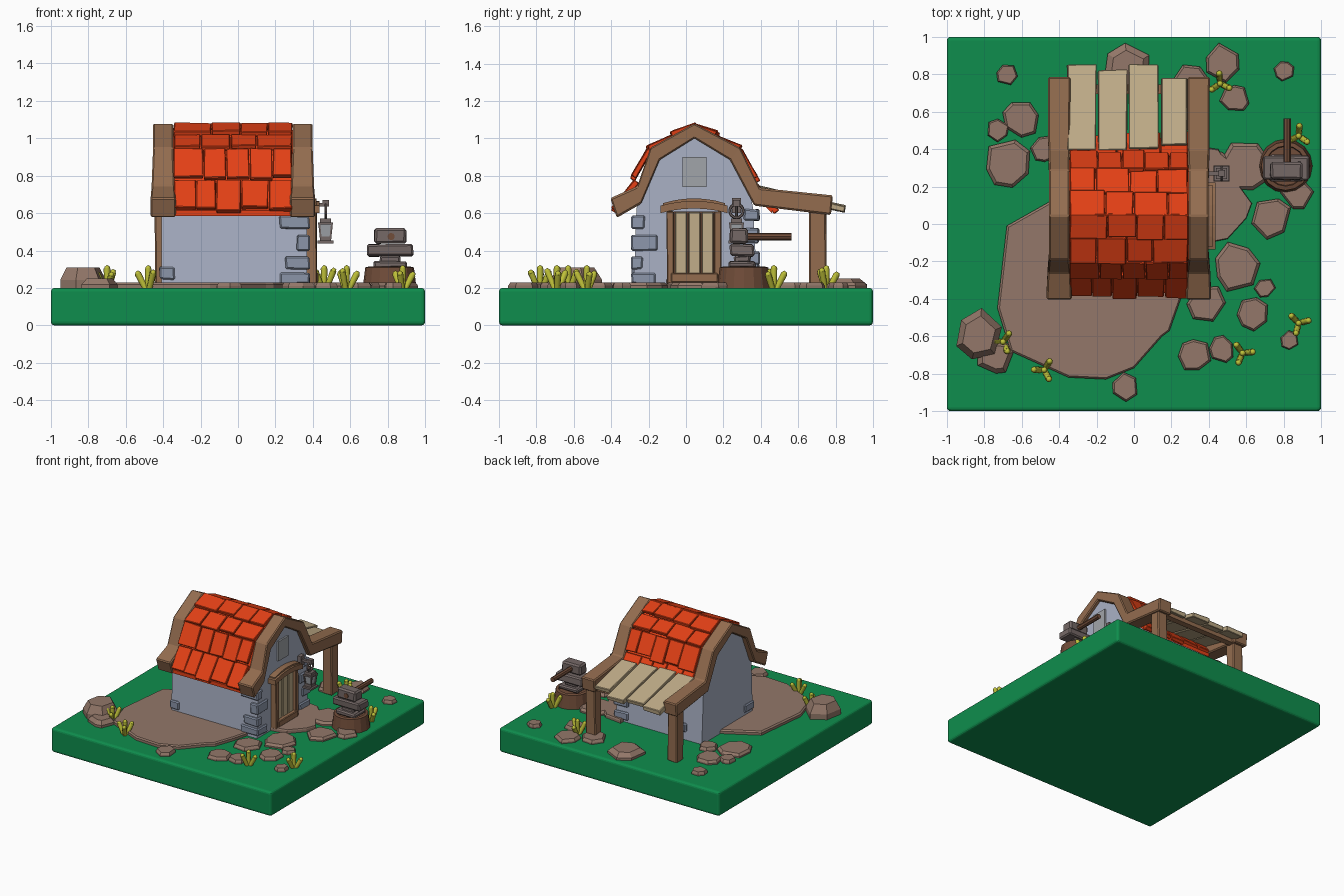
import bpy, bmesh, math, random
from mathutils import Matrix, Vector

if "Cube" in bpy.data.objects:
    bpy.data.objects.remove(bpy.data.objects["Cube"])

random.seed(7)
uni = random.uniform
mats = {}


def mat(name, r, g, b):
    m = bpy.data.materials.new(name)
    m.diffuse_color = [(c / 255) ** 2.2 for c in (r, g, b)] + [1]
    m.use_nodes = True
    m.node_tree.nodes["Principled BSDF"].inputs["Base Color"].default_value = m.diffuse_color
    mats[name] = m


for args in [("green", 22, 140, 78), ("dirt", 146, 119, 105), ("wall", 168, 176, 196),
             ("brick", 140, 150, 170), ("wood", 146, 108, 80), ("darkwood", 112, 78, 60),
             ("tan", 192, 172, 136), ("red", 226, 66, 28), ("iron", 116, 104, 102),
             ("grass", 190, 192, 60), ("plate", 160, 163, 168)]:
    mat(*args)


def done(name, bm, material, bevel=0, segs=1, smooth=False):
    bmesh.ops.recalc_face_normals(bm, faces=bm.faces)
    me = bpy.data.meshes.new(name)
    bm.to_mesh(me)
    bm.free()
    me.materials.append(mats[material])
    ob = bpy.data.objects.new(name, me)
    bpy.context.collection.objects.link(ob)
    if bevel:
        mod = ob.modifiers.new("bevel", "BEVEL")
        mod.width, mod.segments = bevel, segs
    if smooth:
        for p in me.polygons:
            p.use_smooth = len(p.vertices) < 5
    return ob


def box(bm, c, s, rx=0, rz=0, jit=0):
    m = Matrix.Translation(c) @ Matrix.Rotation(rz, 4, 'Z') @ Matrix.Rotation(rx, 4, 'X')
    vs = bmesh.ops.create_cube(bm, size=1, matrix=m @ Matrix.Diagonal((*s, 1)))["verts"]
    for v in vs:
        v.co += Vector((uni(-jit, jit), uni(-jit, jit), uni(-jit, jit)))


def slab(bm, x, w, p, q, t, jit=0):
    """Flat board of width w and thickness t between two (y, z) points."""
    dy, dz = q[0] - p[0], q[1] - p[1]
    box(bm, (x, (p[0] + q[0]) / 2, (p[1] + q[1]) / 2), (w, math.hypot(dy, dz), t),
        math.atan2(dz, dy), 0, jit)


def rings(bm, loops):
    """Closed solid lofted through rings of points."""
    R = [[bm.verts.new(p) for p in loop] for loop in loops]
    n = len(R[0])
    for a, b in zip(R, R[1:]):
        for i in range(n):
            bm.faces.new((a[i], a[(i + 1) % n], b[(i + 1) % n], b[i]))
    bm.faces.new(R[0])
    bm.faces.new(R[-1])


def rod(bm, a, b, r1, r2=None, n=8):
    a, b = Vector(a), Vector(b)
    m = Matrix.Translation((a + b) / 2) @ (b - a).to_track_quat('Z', 'Y').to_matrix().to_4x4()
    bmesh.ops.create_cone(bm, cap_ends=True, segments=n, radius1=r1,
                          radius2=r1 if r2 is None else r2, depth=(b - a).length, matrix=m)


# Ground slab
bm = bmesh.new()
box(bm, (0, 0, .1), (2, 2, .2))
done("ground_slab", bm, "green", .02, 3)

# Dirt yard and doorstep patch
yard = [(-.68, -.01), (-.73, -.45), (-.66, -.68), (-.35, -.82), (-.15, -.83), (0, -.77), (.15, -.6),
        (.19, -.57), (.25, -.4), (.3, -.2), (.3, .1), (-.3, .2), (-.45, .12)]
step = [(.3, -.12), (.5, -.08), (.6, .03), (.63, .11), (.55, .22), (.45, .4), (.3, .42)]
for name, pts in [("dirt_yard", yard), ("dirt_doorstep", step)]:
    c = Vector((sum(p[0] for p in pts), sum(p[1] for p in pts))) / len(pts)
    inner = [c + (Vector(p) - c) * .98 for p in pts]
    bm = bmesh.new()
    rings(bm, [[(*p, .19) for p in pts], [(*p, .22) for p in pts], [(*p, .23) for p in inner]])
    done(name, bm, "dirt")

# Paving stones and boulders: x, y, radius, height
stones = [(-.68, .8, .06, .03), (-.6, .56, .1, .03), (-.73, .5, .065, .03), (-.67, .32, .13, .03),
          (-.48, .4, .07, .03), (-.03, .83, .15, .05), (.3, .76, .1, .03), (.47, .86, .1, .03),
          (.54, .67, .08, .03), (.8, .82, .055, .03), (.61, .31, .14, .03), (.87, .17, .09, .03),
          (.73, .04, .115, .03), (.55, -.23, .13, .03), (.7, -.34, .055, .03), (.39, -.43, .11, .03),
          (.63, -.48, .09, .03), (.32, -.7, .09, .03), (.47, -.67, .07, .03), (.83, -.62, .055, .03),
          (-.04, -.87, .075, .03), (.42, .3, .11, .03), (-.83, -.6, .14, .11), (-.74, -.71, .1, .05)]
bm = bmesh.new()
for x, y, r, h in stones:
    a0, n = uni(0, 6), random.choice((6, 7))
    pts = [(a0 + (i + uni(-.2, .2)) * math.tau / n, r * uni(.88, 1.1)) for i in range(n)]
    rings(bm, [[(x + s * q * math.cos(a), y + s * q * math.sin(a), z) for a, q in pts]
               for s, z in ((1, .19), (1, .2 + h * .4), (.72 if h > .04 else .86, .2 + h))])
done("paving_stones", bm, "dirt")

# House walls with gambrel gables
gable = [(-.28, .2), (.38, .2), (.36, .62), (.34, .72), (.26, .91), (.045, 1.03), (-.17, .91),
         (-.25, .7), (-.265, .62)]
bm = bmesh.new()
rings(bm, [[(x, y, z) for y, z in gable] for x in (-.41, .37)])
done("house_walls", bm, "wall")

# Corner stones
bm = bmesh.new()
for z, h, lx, ly in [(.25, .06, .16, .13), (.335, .07, .13, .06), (.44, .08, .07, .14), (.55, .07, .16, .07)]:
    box(bm, (.383 - lx / 2, -.292 + ly / 2, z), (lx, ly, h), 0, 0, .004)
for z, h, ly in [(.25, .06, .13), (.36, .07, .09), (.48, .08, .13), (.59, .06, .08)]:
    box(bm, (.32, .392 - ly / 2, z), (.126, ly, h), 0, 0, .004)
box(bm, (-.38, -.23, .28), (.08, .12, .07), 0, 0, .004)
box(bm, (-.2, .375, .3), (.14, .035, .07), 0, 0, .004)
done("corner_stones", bm, "brick", .008)

# Roof frames: outer point, inner point, half width
frame = [((-.405, .68), (-.37, .575), .068), ((-.26, .745), (-.24, .65), .062),
         ((-.19, .95), (-.14, .885), .054), ((.045, 1.08), (.045, 1.0), .054),
         ((.29, .95), (.235, .885), .054), ((.395, .735), (.365, .64), .058),
         ((.785, .695), (.775, .59), .06)]
for side, cx in (("left", -.4), ("right", .345)):
    bm = bmesh.new()
    rings(bm, [[(cx - w, *o), (cx + w, *o), (cx + w, *i), (cx - w, *i)] for o, i, w in frame])
    done(side + "_roof_frame", bm, "wood", .008)
    bm = bmesh.new()
    box(bm, (cx, .705, .41), (.09, .088, .43), 0, 0, .004)
    done(side + "_awning_post", bm, "wood", .008)

# Roof deck under the tiles
top = [(-.37, .615), (-.265, .725), (-.19, .91), (.045, 1.045), (.28, .91), (.365, .725), (.46, .63)]
bm = bmesh.new()
rings(bm, [[(-.35, y, z), (.295, y, z), (.295, y, z - .03), (-.35, y, z - .03)] for y, z in top])
done("roof_deck", bm, "red")

# Overlapping roof tiles, rows from eave to ridge on both slopes
rows = [((-.385, .61), (-.265, .77)), ((-.29, .77), (-.195, .94)), ((-.205, .94), (-.07, 1.005)),
        ((-.08, 1.015), (.055, 1.07))]
bm = bmesh.new()
for mirror in (False, True):
    for k, (p, q) in enumerate(rows):
        if mirror:
            p, q = (.09 - p[0], p[1]), (.09 - q[0], q[1] - .004)
        n = 5 if k < 2 else 4
        cuts = [-.345] + [-.345 + .635 * (i + uni(-.12, .12) + (.2 if k % 2 else -.1)) / n
                          for i in range(1, n)] + [.29]
        for a, b in zip(cuts, cuts[1:]):
            e, lift = uni(-.12, .08), uni(.0, .012)
            p2 = (p[0] + (p[0] - q[0]) * e, p[1] + (p[1] - q[1]) * e + lift)
            slab(bm, (a + b) / 2, b - a - .005, p2, q, .03, .003)
done("roof_tiles", bm, "red", .004)

# Awning planks
bm = bmesh.new()
for x, w, y0, y1 in [(-.28, .155, .39, .85), (-.115, .155, .39, .82), (.05, .16, .40, .85), (.215, .14, .42, .78)]:
    z = lambda y: .725 - (y - .4) * .23
    slab(bm, x, w, (y0, z(y0)), (y1, z(y1)), .035, .004)
done("awning_planks", bm, "tan", .004)
bm = bmesh.new()
box(bm, (-.03, .72, .615), (.68, .05, .04))
done("awning_crossbeam", bm, "wood")

# Door: planks, jambs, threshold, arched lintel
bm = bmesh.new()
for i in range(3):
    box(bm, (.385, -.026 + i * .071, .44), (.03, .063, .33))
done("door_planks", bm, "tan", .005)
bm = bmesh.new()
box(bm, (.37, .045, .43), (.02, .22, .36))
done("door_backing", bm, "darkwood")
bm = bmesh.new()
for y in (-.083, .17):
    box(bm, (.39, y, .415), (.06, .04, .39), 0, 0, .003)
box(bm, (.395, .045, .255), (.07, .25, .05))
done("door_frame", bm, "wood", .005)
for name, half, z0, rise, t, x1 in (("door_lintel", .18, .6, .025, .04, .435),
                                    ("lintel_cap", .165, .64, .025, .014, .42)):
    bm = bmesh.new()
    sec = []
    for i in range(7):
        u = i / 3 - 1
        y, z = .043 + half * u, z0 + rise * (1 - u * u)
        sec.append([(.36, y, z), (x1, y, z), (x1, y, z + t), (.36, y, z + t)])
    rings(bm, sec)
    done(name, bm, "wood")

# Gable window plate
bm = bmesh.new()
box(bm, (.375, .045, .82), (.016, .13, .16))
done("gable_window", bm, "plate")

# Hanging lantern with bracket and ring
bm = bmesh.new()
box(bm, (.425, .27, .645), (.11, .022, .02))
box(bm, (.385, .27, .64), (.03, .05, .08))
box(bm, (.47, .27, .652), (.035, .035, .035))
rod(bm, (.468, .27, .64), (.468, .27, .56), .007, n=6)
q = math.pi / 4
for z, w, h in ((.445, .085, .015), (.465, .06, .02), (.56, .06, .025), (.545, .08, .012)):
    box(bm, (.468, .27, z), (w, w, h))
for sx in (-1, 1):
    for sy in (-1, 1):
        rod(bm, (.468 + sx * .025, .27 + sy * .025, .46), (.468 + sx * .034, .27 + sy * .034, .545), .007, n=4)
done("lantern_frame", bm, "iron")
bm = bmesh.new()
rings(bm, [[(.468 + sx * w, .27 + sy * w, z) for sx, sy in ((-1, -1), (1, -1), (1, 1), (-1, 1))]
           for z, w in ((.46, .022), (.545, .031))])
done("lantern_glass", bm, "plate")
bpy.ops.mesh.primitive_torus_add(major_segments=16, minor_segments=6, major_radius=.036, minor_radius=.008,
                                 location=(.468, .27, .612), rotation=(0, math.pi / 2, 0))
bpy.context.object.name = "lantern_ring"
bpy.context.object.data.materials.append(mats["iron"])

# Tree stump with rim
bm = bmesh.new()
ring = lambda r, z: [(.81 + r * math.cos(i * math.tau / 16), .31 + r * math.sin(i * math.tau / 16), z)
                     for i in range(16)]
rings(bm, [ring(.145, .19), ring(.13, .31), ring(.108, .315), ring(.104, .295)])
done("stump", bm, "darkwood")

# Anvil
bm = bmesh.new()
for z, sx, sy, h in ((.325, .18, .15, .035), (.355, .11, .09, .04), (.402, .25, .13, .065)):
    box(bm, (.813, .3, z), (sx, sy, h), 0, 0, .004)
done("anvil", bm, "iron", .01)

# Hammer resting on the anvil
bm = bmesh.new()
box(bm, (.815, .285, .478), (.17, .095, .085), 0, 0, .004)
done("hammer_head", bm, "iron", .012)
bm = bmesh.new()
rod(bm, (.818, .232, .475), (.818, .565, .475), .02, n=8)
done("hammer_handle", bm, "darkwood")

# Grass tufts
bm = bmesh.new()
for x, y in [(.46, .75), (.88, .47), (.58, -.69), (.88, -.53), (-.7, -.63), (-.48, -.78)]:
    a0 = uni(0, 6)
    tips = [(.055 * math.cos(a0 + k * math.tau / 3), .055 * math.sin(a0 + k * math.tau / 3), uni(.27, .295))
            for k in range(3)] + [(0, 0, .305)]
    for tx, ty, tz in tips:
        tip = Vector((x + tx, y + ty, tz))
        rod(bm, (x + tx * .2, y + ty * .2, .19), tip, .015, .018)
        bmesh.ops.create_icosphere(bm, subdivisions=1, radius=.018, matrix=Matrix.Translation(tip))
done("grass_tufts", bm, "grass", smooth=True)
